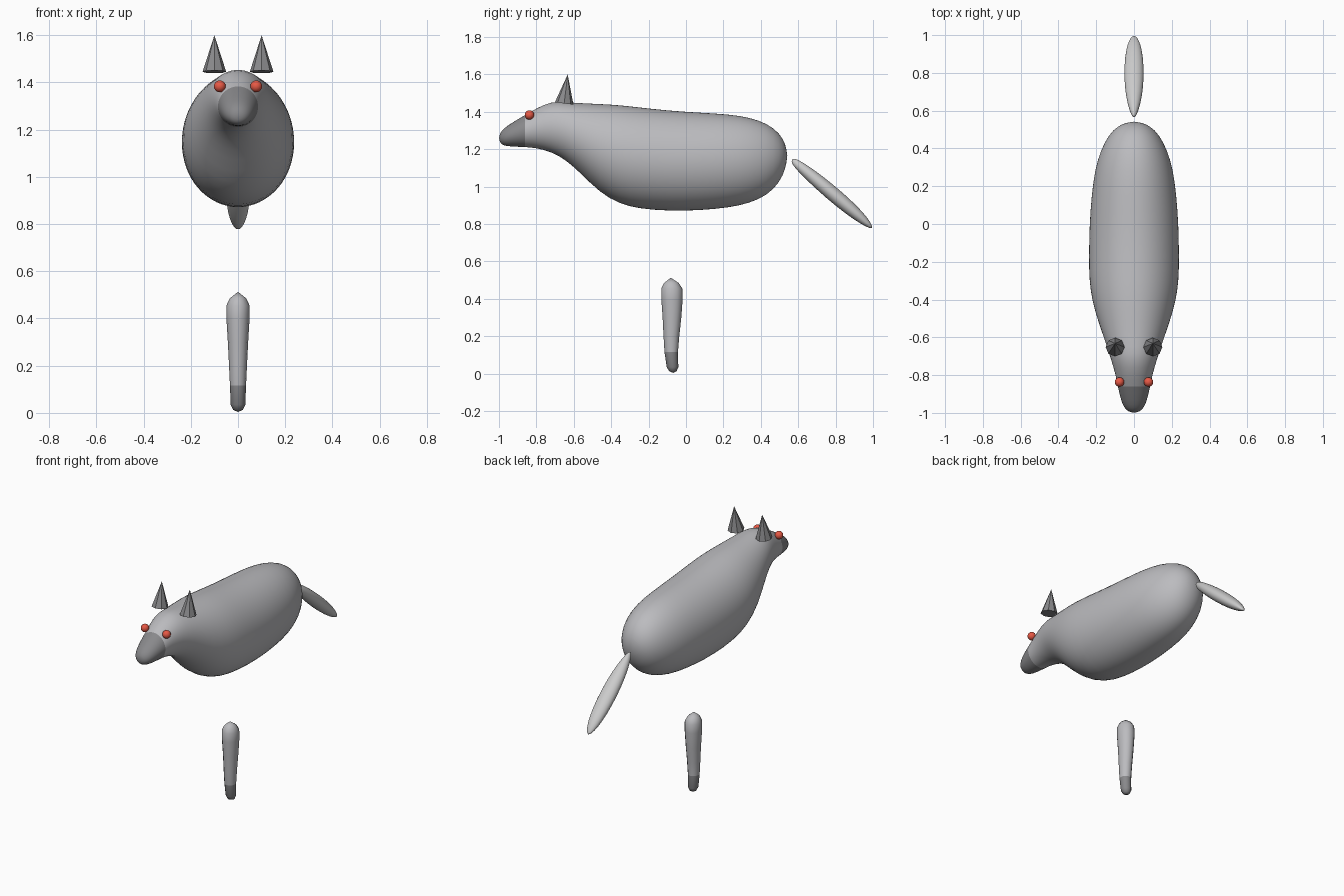
import bpy, bmesh
from math import cos, sin, pi, radians
from mathutils import Vector

if "Cube" in bpy.data.objects:
    bpy.data.objects.remove(bpy.data.objects["Cube"])


def material(name, rgb):
    m = bpy.data.materials.new(name)
    m.diffuse_color = (*rgb, 1)
    m.use_nodes = True
    m.node_tree.nodes["Principled BSDF"].inputs["Base Color"].default_value = m.diffuse_color
    return m


dark = material("dark_fur", (0.25, 0.25, 0.26))
red = material("red_eye", (0.8, 0.1, 0.06))


def loft(name, start, rings, end, v, sides, subdiv=1, is_dark=None):
    """Skin elliptical rings (y, z, half width in x, half size along v), closed at both tips."""
    bm = bmesh.new()
    v = Vector(v).normalized()
    loops = []
    for y, z, a, b in rings:
        c = Vector((0, y, z))
        loops.append([bm.verts.new(c + Vector((a * cos(t), 0, 0)) + v * b * sin(t))
                      for t in (2 * pi * i / sides for i in range(sides))])
    for p, q in zip(loops, loops[1:]):
        for i in range(sides):
            j = (i + 1) % sides
            bm.faces.new((p[i], p[j], q[j], q[i]))
    for tip, ring in ((start, loops[0]), (end, loops[-1])):
        apex = bm.verts.new((0, *tip))
        for i in range(sides):
            bm.faces.new((apex, ring[i], ring[(i + 1) % sides]))
    bmesh.ops.recalc_face_normals(bm, faces=bm.faces)
    for f in bm.faces:
        f.smooth = True
        if is_dark and is_dark(f.calc_center_median()):
            f.material_index = 1
    mesh = bpy.data.meshes.new(name)
    bm.to_mesh(mesh)
    bm.free()
    ob = bpy.data.objects.new(name, mesh)
    bpy.context.collection.objects.link(ob)
    if is_dark:
        mesh.materials.append(material("grey_fur", (0.5, 0.5, 0.52)))
        mesh.materials.append(dark)
    if subdiv:
        ob.modifiers.new("smooth", 'SUBSURF').levels = subdiv
        ob.modifiers["smooth"].render_levels = subdiv
    return ob


# body with head and snout: y, top z, bottom z, half width
profile = [
    (-0.993, 1.288, 1.232, 0.030), (-0.975, 1.310, 1.219, 0.050),
    (-0.94, 1.336, 1.214, 0.068), (-0.855, 1.386, 1.211, 0.087),
    (-0.80, 1.419, 1.206, 0.097), (-0.72, 1.456, 1.185, 0.121),
    (-0.65, 1.453, 1.147, 0.144), (-0.57, 1.447, 1.078, 0.171),
    (-0.46, 1.443, 0.965, 0.209), (-0.355, 1.437, 0.906, 0.232),
    (-0.25, 1.425, 0.880, 0.240), (-0.09, 1.407, 0.868, 0.239),
    (0.07, 1.397, 0.871, 0.233), (0.23, 1.388, 0.886, 0.217),
    (0.34, 1.371, 0.910, 0.195), (0.435, 1.338, 0.953, 0.157),
    (0.50, 1.287, 1.020, 0.111), (0.532, 1.228, 1.095, 0.060),
]
loft("body", (-1.0, 1.26), [(y, (t + b) / 2, w, (t - b) / 2) for y, t, b, w in profile],
     (0.543, 1.165), (0, 0, 1), 32, is_dark=lambda c: c.y < -0.855)

# tail
loft("tail", (0.565, 1.148), [
    (0.575, 1.137, 0.012, 0.017), (0.61, 1.108, 0.027, 0.027),
    (0.68, 1.050, 0.045, 0.036), (0.78, 0.965, 0.054, 0.041),
    (0.88, 0.880, 0.050, 0.037), (0.95, 0.820, 0.036, 0.026),
    (0.985, 0.788, 0.018, 0.012)], (0.999, 0.775), (0, 0.65, 0.76), 16)

# leg
loft("leg", (-0.068, 0.004), [
    (-0.070, 0.013, 0.021, 0.020), (-0.072, 0.035, 0.031, 0.031),
    (-0.079, 0.115, 0.034, 0.036), (-0.078, 0.20, 0.038, 0.042),
    (-0.075, 0.30, 0.043, 0.050), (-0.075, 0.40, 0.049, 0.057),
    (-0.076, 0.455, 0.049, 0.056), (-0.078, 0.485, 0.035, 0.039)],
    (-0.081, 0.513), (0, 1, 0), 12, 0, is_dark=lambda c: c.z < 0.115)

for side, s in (("left", 1), ("right", -1)):
    # ear: flat-faced cone tipped slightly back
    bpy.ops.mesh.primitive_cone_add(vertices=8, radius1=0.05, depth=0.156,
                                    location=(s * 0.1, -0.642, 1.522),
                                    rotation=(radians(-7), 0, 0))
    bpy.context.object.name = side + "_ear"
    bpy.context.object.data.materials.append(dark)
    # eye
    bpy.ops.mesh.primitive_uv_sphere_add(segments=16, ring_count=10, radius=0.025,
                                         location=(s * 0.077, -0.837, 1.383))
    bpy.context.object.name = side + "_eye"
    bpy.context.object.data.materials.append(red)
    bpy.ops.object.shade_smooth()
